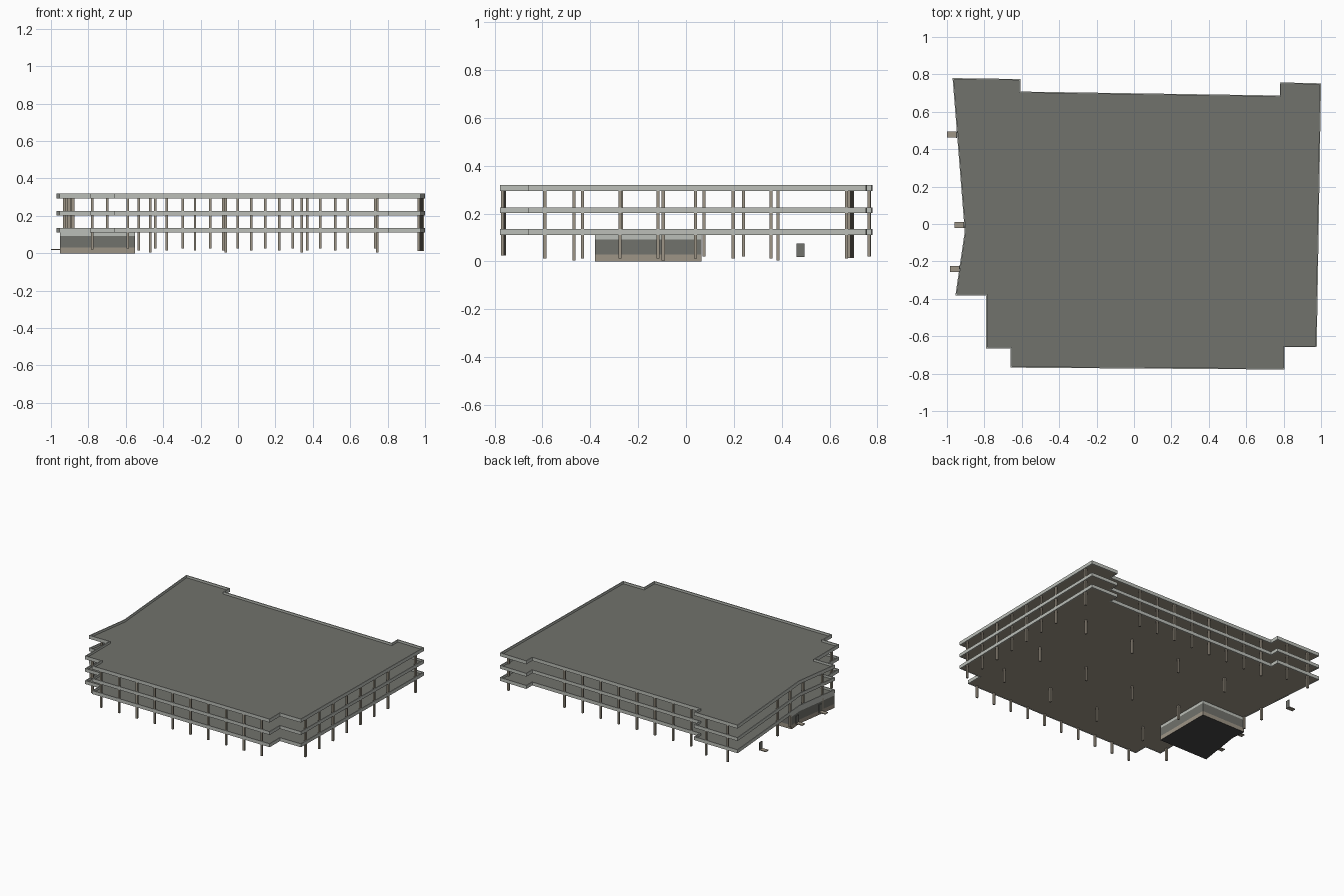
import bpy
import bmesh
from mathutils import Vector

if "Cube" in bpy.data.objects:
    bpy.data.objects.remove(bpy.data.objects["Cube"])


def material(name, r, g, b):
    m = bpy.data.materials.new(name)
    m.use_nodes = True
    m.diffuse_color = (r, g, b, 1)
    m.node_tree.nodes["Principled BSDF"].inputs["Base Color"].default_value = (r, g, b, 1)
    return m


asphalt = material("grey asphalt", 0.165, 0.168, 0.15)
pale = material("pale concrete", 0.50, 0.52, 0.48)
warm = material("warm concrete", 0.34, 0.30, 0.24)
dark = material("dark grey", 0.06, 0.06, 0.06)


def finish(name, bm, *mats):
    bmesh.ops.recalc_face_normals(bm, faces=bm.faces)
    mesh = bpy.data.meshes.new(name)
    bm.to_mesh(mesh)
    bm.free()
    for m in mats:
        mesh.materials.append(m)
    obj = bpy.data.objects.new(name, mesh)
    bpy.context.collection.objects.link(obj)
    return obj


def prism(bm, points, z0, z1):
    """Extrude a plan outline from z0 to z1."""
    face = bm.faces.new([bm.verts.new((x, y, z0)) for x, y in points])
    out = bmesh.ops.extrude_face_region(bm, geom=[face])["geom"]
    top = [v for v in out if isinstance(v, bmesh.types.BMVert)]
    bmesh.ops.translate(bm, vec=(0, 0, z1 - z0), verts=top)


def rect(x, y, w, d):
    return [(x + i * w / 2, y + j * d / 2) for i, j in ((-1, -1), (1, -1), (1, 1), (-1, 1))]


def inset(points, t):
    """Mitred inward offset of a counter-clockwise outline."""
    result = []
    for i, p in enumerate(points):
        p = Vector(p)
        a = (p - Vector(points[i - 1])).normalized()
        b = (Vector(points[(i + 1) % len(points)]) - p).normalized()
        na, nb = Vector((-a.y, a.x)), Vector((-b.y, b.x))
        result.append(p + (na + nb) * t / (1 + na.dot(nb)))
    return result


# Plan outline, counter-clockwise
outline = [(-0.97, 0.78), (-0.905, -0.04), (-0.955, -0.382), (-0.79, -0.382),
           (-0.79, -0.665), (-0.66, -0.665), (-0.66, -0.768), (0.805, -0.778),
           (0.805, -0.658), (0.977, -0.658), (1.0, 0.752), (0.78, 0.757),
           (0.78, 0.687), (-0.608, 0.708), (-0.608, 0.775)]
inner = inset(outline, 0.007)

# Decks with a parapet around each edge
for label, z0, z1 in (("lower", 0.111, 0.136), ("middle", 0.202, 0.226), ("upper", 0.294, 0.319)):
    bm = bmesh.new()
    prism(bm, inner, z0 + 0.001, z0 + 0.009)
    deck = finish(label + "_deck", bm, asphalt, warm)
    for p in deck.data.polygons:
        p.material_index = 1 if p.normal.z < -0.5 else 0

    bm = bmesh.new()
    loops = [[bm.verts.new((p[0], p[1], z)) for p in pts]
             for pts, z in ((outline, z0), (outline, z1), (inner, z1), (inner, z0))]
    n = len(outline)
    for k in range(4):
        a, b = loops[k], loops[(k + 1) % 4]
        for i in range(n):
            j = (i + 1) % n
            bm.faces.new((a[i], a[j], b[j], b[i]))
    finish(label + "_parapet", bm, pale)


def columns(name, spots, base):
    bm = bmesh.new()
    for x, y in spots:
        prism(bm, rect(x, y, 0.013, 0.013), base, 0.297)
    finish(name, bm, warm)


# Column rows
columns("front_columns", [(-0.59 + 0.147 * i, -0.758 - 0.001 * i) for i in range(10)], 0.025)
columns("back_columns", [(-0.53 + 0.15 * i, 0.696 - 0.0022 * i) for i in range(8)], 0.015)
columns("left_columns", [(0.967 + 0.0025 * i, -0.59 + 0.1575 * i) for i in (0, 1, 2, 3, 4, 5, 6, 8)], 0.012)
columns("back_corner_columns", [(-0.88, 0.766), (-0.70, 0.764)], 0.02)
columns("right_columns", [(-0.78, -0.59), (-0.93, -0.27), (-0.893, -0.095),
                          (-0.905, 0.075), (-0.918, 0.24)], 0.02)
columns("inner_columns", [(x, y) for x in (-0.47, -0.065, 0.34, 0.745)
                          for y in (-0.468, -0.095, 0.385)], 0.005)

# Ground floor room under the lower deck
room = [(-0.55, 0.065), (-0.912, 0.065), (-0.903, -0.04), (-0.952, -0.38), (-0.55, -0.38)]
for name, z0, z1, mat in (("room_plinth", 0.0, 0.03, warm), ("room_wall", 0.03, 0.092, asphalt),
                          ("room_fascia", 0.092, 0.112, pale)):
    bm = bmesh.new()
    prism(bm, room, z0, z1)
    obj = finish(name, bm, mat, dark)
    for p in obj.data.polygons:
        if p.normal.z < -0.5:
            p.material_index = 1

# Door steps, each with a door behind it
for i, (x, y) in enumerate(((-0.975, 0.478), (-0.936, -0.005), (-0.96, -0.24))):
    bm = bmesh.new()
    prism(bm, rect(x, y, 0.05, 0.032), 0.018, 0.024)
    finish(f"door_step_{i + 1}", bm, warm)
    bm = bmesh.new()
    prism(bm, rect(x + 0.027, y, 0.005, 0.034), 0.018, 0.076)
    finish(f"door_{i + 1}", bm, asphalt)
